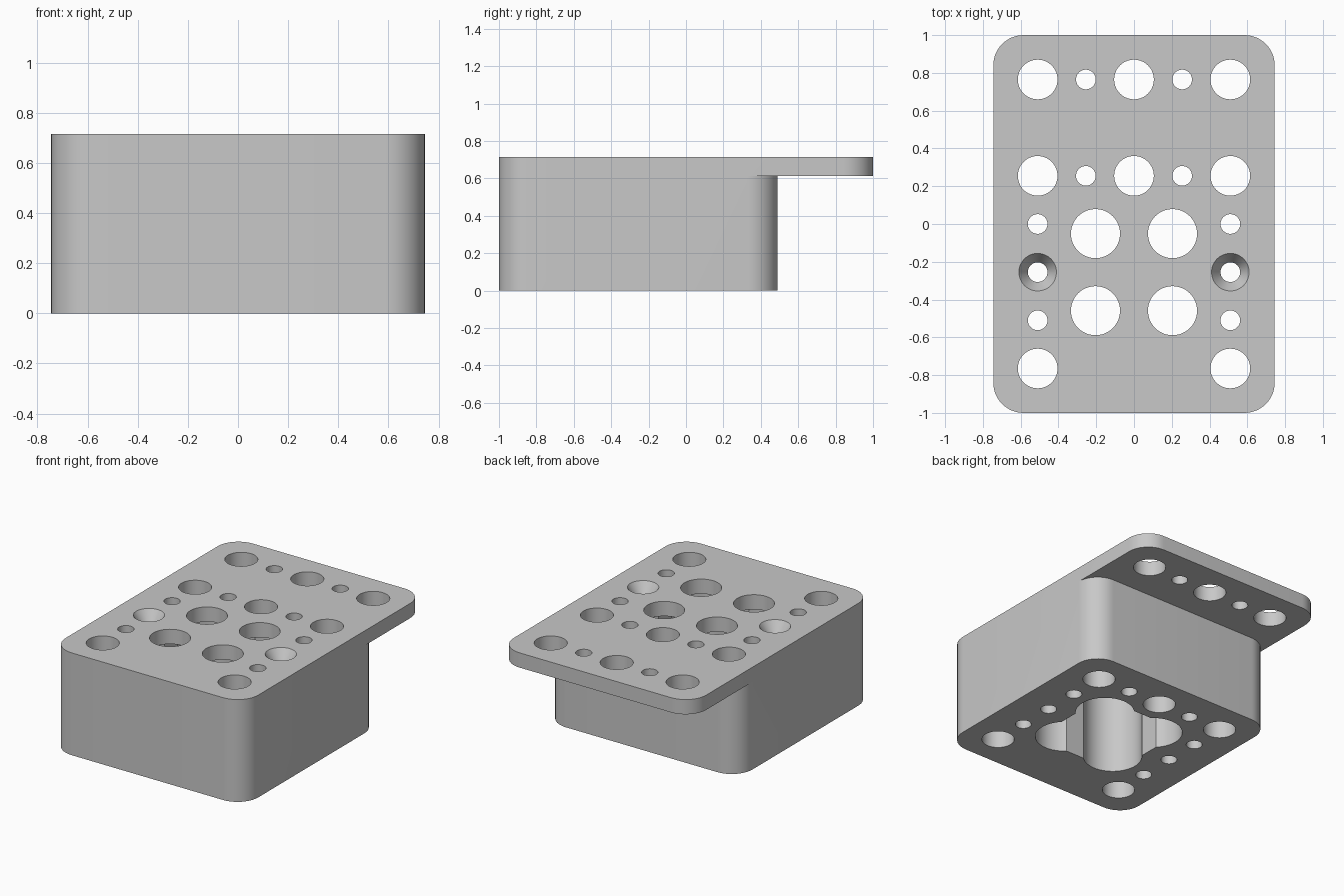
import bpy, bmesh, math

if "Cube" in bpy.data.objects:
    bpy.data.objects.remove(bpy.data.objects["Cube"], do_unlink=True)

PITCH = 0.255                  # hole grid spacing
TOP, UNDER = 0.715, 0.612      # plate top and underside
SIDE, FRONT, BACK = 0.745, -1.0, 1.0
BODY_BACK = 0.49

grey = bpy.data.materials.new("light grey")
grey.use_nodes = True
grey.diffuse_color = (0.58, 0.58, 0.58, 1)
grey.node_tree.nodes["Principled BSDF"].inputs["Base Color"].default_value = grey.diffuse_color


def add_object(name, bm):
    bmesh.ops.recalc_face_normals(bm, faces=bm.faces)
    mesh = bpy.data.meshes.new(name)
    bm.to_mesh(mesh)
    bm.free()
    mesh.materials.append(grey)
    obj = bpy.data.objects.new(name, mesh)
    bpy.context.collection.objects.link(obj)
    return obj


def rounded_block(name, x, y0, y1, z0, z1, r=0.16, steps=12):
    """Upright block with rounded vertical corners."""
    bm = bmesh.new()
    corners = [(x - r, y1 - r), (r - x, y1 - r), (r - x, y0 + r), (x - r, y0 + r)]
    ring = []
    for i, (cx, cy) in enumerate(corners):
        for k in range(steps + 1):
            a = (i + k / steps) * math.pi / 2
            ring.append(bm.verts.new((cx + r * math.cos(a), cy + r * math.sin(a), z0)))
    base = bm.faces.new(ring)
    new = bmesh.ops.extrude_face_region(bm, geom=[base])["geom"]
    verts = [g for g in new if isinstance(g, bmesh.types.BMVert)]
    bmesh.ops.translate(bm, verts=verts, vec=(0, 0, z1 - z0))
    return add_object(name, bm)


def peg(x, y, r, z0, z1, r_top=None):
    """Cylinder or cone used as a cutter."""
    bm = bmesh.new()
    bmesh.ops.create_cone(bm, cap_ends=True, segments=48, radius1=r,
                          radius2=r if r_top is None else r_top, depth=z1 - z0)
    bmesh.ops.translate(bm, verts=bm.verts, vec=(x, y, (z0 + z1) / 2))
    return add_object("cutter", bm)


def combine(target, tool, operation):
    mod = target.modifiers.new(operation, 'BOOLEAN')
    mod.operation, mod.solver, mod.object = operation, 'EXACT', tool
    bpy.context.view_layer.update()
    deps = bpy.context.evaluated_depsgraph_get()
    mesh = bpy.data.meshes.new_from_object(target.evaluated_get(deps))
    target.modifiers.clear()
    target.data = mesh
    bpy.data.objects.remove(tool, do_unlink=True)


# Housing with its overhanging top plate
housing = rounded_block("housing", SIDE, FRONT, BODY_BACK, 0, UNDER)
combine(housing, rounded_block("top_plate", SIDE, FRONT, BACK, UNDER, TOP), 'UNION')

cutters = []

# Open cavity underneath: square core with four round lobes and top windows
mid = -PITCH
cutters.append(rounded_block("cutter", 0.34, mid - 0.34, mid + 0.34, -0.1, UNDER, 0.05, 4))
for sx in (-1, 1):
    for sy in (-1, 1):
        x, y = sx * 0.204, mid + sy * 0.204
        cutters.append(peg(x, y, 0.19, -0.1, UNDER))
        cutters.append(peg(x, y, 0.13, 0.5, 0.8))

# Large through holes on the grid, in columns and rows
large = [(c, r) for c in (-2, 0, 2) for r in (3, 1)] + [(-2, -3), (2, -3)]
# Small through holes between them
small = [(c, r) for c in (-1, 1) for r in (3, 1)]
small += [(c, r) for c in (-2, 2) for r in (0, -1, -2)]
for cells, radius in ((large, 0.105), (small, 0.052)):
    for c, r in cells:
        cutters.append(peg(c * PITCH, r * PITCH, radius, -0.1, 0.8))

# Countersinks on the middle pair of side holes
for c in (-2, 2):
    cutters.append(peg(c * PITCH, -PITCH, 0.052, TOP - 0.075, TOP + 0.001, 0.1))

for cutter in cutters:
    combine(housing, cutter, 'DIFFERENCE')

# Smooth round walls, crisp rims
housing.data.materials.clear()
housing.data.materials.append(grey)
for poly in housing.data.polygons:
    poly.material_index = 0
bpy.ops.object.select_all(action='DESELECT')
housing.select_set(True)
bpy.context.view_layer.objects.active = housing
bpy.ops.object.shade_smooth_by_angle(angle=math.radians(30))
